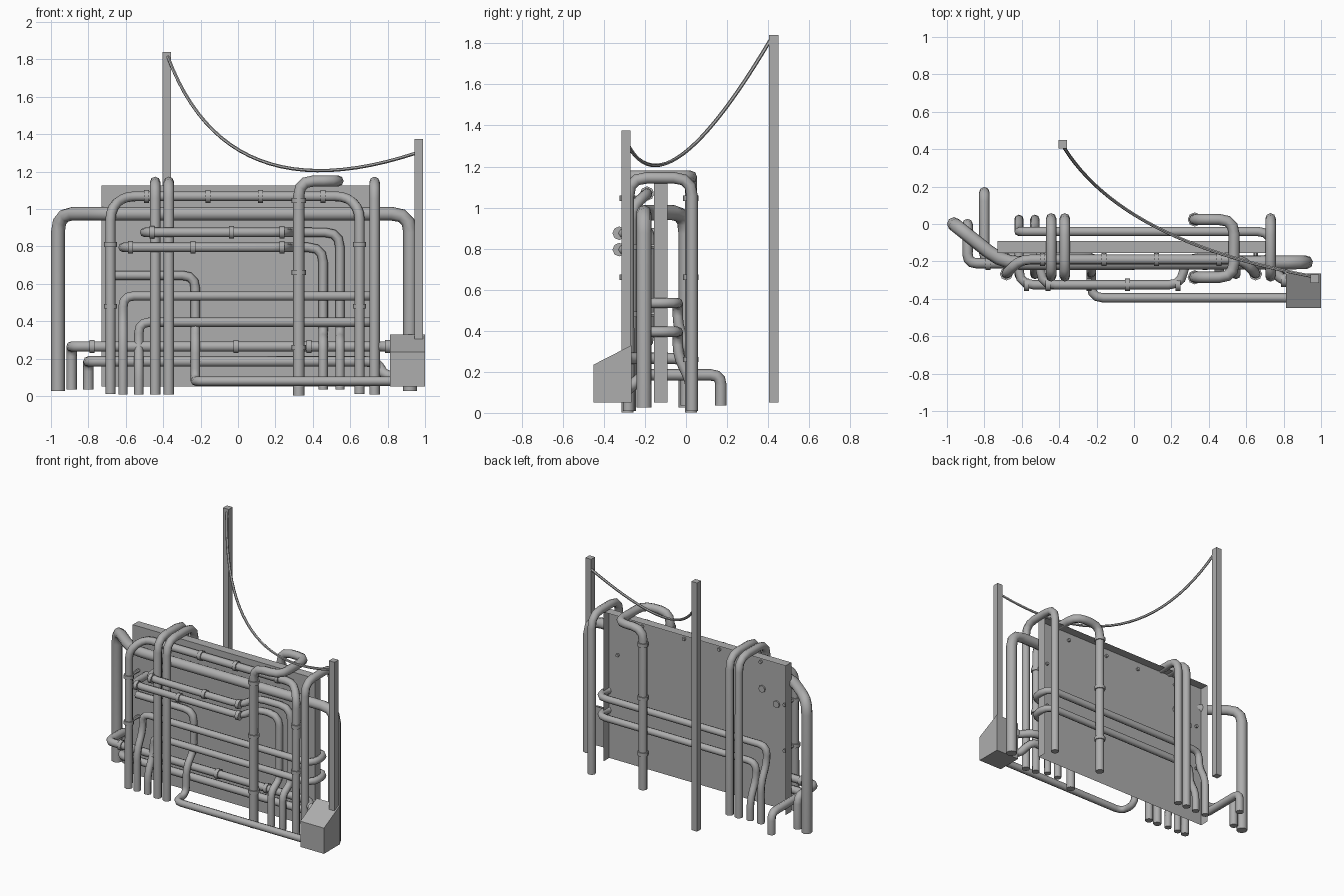
import bpy, bmesh
from mathutils import Vector

if "Cube" in bpy.data.objects:
    bpy.data.objects.remove(bpy.data.objects["Cube"])

# dark grey paint used everywhere
paint = bpy.data.materials.new("dark_grey")
paint.diffuse_color = (0.42, 0.42, 0.42, 1)
paint.use_nodes = True
paint.node_tree.nodes["Principled BSDF"].inputs["Base Color"].default_value = paint.diffuse_color


def fillet(pts, rad, steps=3):
    """Round the corners of a polyline."""
    pts = [Vector(p) for p in pts]
    out = [pts[0]]
    for a, b, c in zip(pts, pts[1:], pts[2:]):
        d = min(rad, (a - b).length * 0.48, (c - b).length * 0.48)
        p = b + (a - b).normalized() * d
        q = b + (c - b).normalized() * d
        for i in range(steps + 1):
            t = i / steps
            out.append(p * (1 - t) ** 2 + b * 2 * t * (1 - t) + q * t * t)
    out.append(pts[-1])
    return out


def tube(name, pts, r, rad=0.08, res=2):
    cu = bpy.data.curves.new(name, 'CURVE')
    cu.dimensions = '3D'
    cu.bevel_depth = r
    cu.bevel_resolution = res
    cu.use_fill_caps = True
    path = fillet(pts, rad) if rad else [Vector(p) for p in pts]
    sp = cu.splines.new('POLY')
    sp.points.add(len(path) - 1)
    for p, co in zip(sp.points, path):
        p.co = (*co, 1)
    cu.materials.append(paint)
    ob = bpy.data.objects.new(name, cu)
    bpy.context.collection.objects.link(ob)
    bpy.ops.object.select_all(action='DESELECT')
    ob.select_set(True)
    bpy.context.view_layer.objects.active = ob
    bpy.ops.object.convert(target='MESH')
    bpy.ops.object.shade_smooth_by_angle(angle=0.9)


def clamp(p, axis, r):
    """Collar around a pipe."""
    p, h = Vector(p), Vector(axis) * 0.013
    tube("pipe_clamp", [p - h, p + h], r + 0.008, 0)


def prism(name, x0, x1, profile, open_sides=()):
    """Extrude a (y, z) profile along x; open_sides lists face directions to leave out."""
    bm = bmesh.new()
    f = bm.faces.new([bm.verts.new((x0, y, z)) for y, z in profile])
    for v in bmesh.ops.extrude_face_region(bm, geom=[f], use_keep_orig=True)['geom']:
        if isinstance(v, bmesh.types.BMVert):
            v.co.x = x1
    bmesh.ops.recalc_face_normals(bm, faces=bm.faces)
    drop = [f for f in bm.faces if any(f.normal.dot(Vector(d)) > 0.9 for d in open_sides)]
    bmesh.ops.delete(bm, geom=drop, context='FACES')
    me = bpy.data.meshes.new(name)
    bm.to_mesh(me)
    bm.free()
    me.materials.append(paint)
    bpy.context.collection.objects.link(bpy.data.objects.new(name, me))


def box(name, x0, x1, y0, y1, z0, z1, open_sides=()):
    prism(name, x0, x1, [(y0, z0), (y1, z0), (y1, z1), (y0, z1)], open_sides)


X, Z = (1, 0, 0), (0, 0, 1)

# wall panel (sheet with folded top and sides, open behind and below)
box("wall_panel", -0.73, 0.72, -0.155, -0.09, 0.05, 1.125, [(0, 1, 0), (0, 0, -1)])
# poles and junction box
box("tall_pole", -0.403, -0.358, 0.405, 0.45, 0.05, 1.84)
box("short_pole", 0.945, 0.99, -0.315, -0.27, 0.05, 1.375)
prism("junction_box", 0.812, 1.0, [(-0.45, 0.05), (-0.265, 0.05), (-0.265, 0.33), (-0.45, 0.235)])

# hanging cable
P0, P1, P2 = Vector((-0.375, 0.41, 1.815)), Vector((-0.06, -0.095, 0.965)), Vector((0.955, -0.28, 1.30))
cable = [P0 * (1 - t) ** 2 + P1 * 2 * t * (1 - t) + P2 * t * t for t in [i / 24 for i in range(25)]]
tube("cable", cable, 0.009, 0, 1)

# large main pipe
tube("main_pipe", [(-0.963, 0.0, 0.027), (-0.963, 0.0, 0.975), (-0.70, -0.21, 0.975),
                   (0.92, -0.205, 0.975), (0.92, -0.205, 0.027)], 0.037, 0.1)

# low horizontal pipes running to the junction box
tube("low_pipe_upper", [(-0.89, 0.0, 0.035), (-0.89, 0.0, 0.265), (-0.89, -0.21, 0.265),
                        (0.72, -0.21, 0.265), (0.79, -0.3, 0.265), (0.86, -0.3, 0.265)], 0.028, 0.05)
for x in (-0.78, -0.01, 0.38):
    clamp((x, -0.21, 0.265), X, 0.028)
clamp((0.80, -0.3, 0.265), X, 0.028)
tube("low_pipe_lower", [(-0.80, 0.17, 0.035), (-0.80, 0.17, 0.185), (-0.80, -0.205, 0.185),
                        (0.74, -0.205, 0.185), (0.785, -0.29, 0.11), (0.86, -0.3, 0.10)], 0.028, 0.05)

# feed pipe along the floor, rising in front of the panel
tube("feed_pipe", [(0.85, -0.395, 0.08), (-0.228, -0.395, 0.08), (-0.228, -0.262, 0.08),
                   (-0.228, -0.26, 0.28), (-0.228, -0.18, 0.36), (-0.228, -0.18, 0.645),
                   (-0.68, -0.18, 0.645)], 0.025, 0.07)

# two offset pipes coming through the panel and stepping behind the riser
for x0, z, x1 in ((-0.50, 0.875, 0.545), (-0.615, 0.795, 0.455)):
    tube("offset_pipe", [(x0, -0.145, z), (x0, -0.325, z), (0.255, -0.325, z), (0.275, -0.18, z),
                         (x1, -0.18, z), (x1, -0.18, 0.33), (x1, -0.27, 0.29), (x1, -0.27, 0.035)],
         0.025, 0.08)
    for x in (x0 + 0.04, -0.035 if z > 0.85 else -0.24, 0.235):
        clamp((x, -0.325, z), X, 0.025)

# framing pipe around the panel edge, with brackets
tube("frame_pipe", [(-0.682, -0.27, 0.01), (-0.682, -0.265, 1.0), (-0.61, -0.19, 1.068),
                    (0.58, -0.19, 1.068), (0.65, -0.265, 1.0), (0.65, -0.27, 0.01)], 0.027, 0.07)
for x in (-0.49, -0.16, 0.12, 0.455):
    clamp((x, -0.19, 1.068), X, 0.027)
    tube("bracket_pin", [(x, -0.19, 1.068), (x, -0.14, 1.068)], 0.012, 0, 1)
for x in (-0.682, 0.65):
    for z in (0.81, 0.48):
        clamp((x, -0.267, z), Z, 0.027)
        tube("bracket_pin", [(x, -0.26, z), (x, -0.14, z)], 0.012, 0, 1)

# arches over the panel
for x in (-0.443, -0.37, 0.73):
    tube("arch_pipe", [(x, -0.28, 0.008), (x, -0.28, 1.145), (x, 0.03, 1.145), (x, 0.03, 0.008)], 0.028, 0.09)

# riser with a sideways loop over the panel
yf, yb = -0.285, 0.024
tube("riser_pipe", [(0.325, yf, 0.003), (0.325, yf, 1.15), (0.535, yf, 1.15),
                    (0.535, yb, 1.15), (0.325, yb, 1.15), (0.325, yb, 0.003)], 0.03, 0.08)
for y in (yf, yb):
    for z in (1.045, 0.66, 0.26):
        clamp((0.325, y, z), Z, 0.03)

# two pipes wrapping round the right edge of the panel
for x, z in ((-0.615, 0.535), (-0.53, 0.395)):
    front = [(x, -0.27, 0.008), (x, -0.27, z - 0.24), (x, -0.205, z - 0.12), (x, -0.205, z), (0.732, -0.205, z)]
    back = [(px, -0.245 - py, pz) for px, py, pz in front]
    tube("wrap_pipe", front + back[::-1], 0.025, 0.07)
